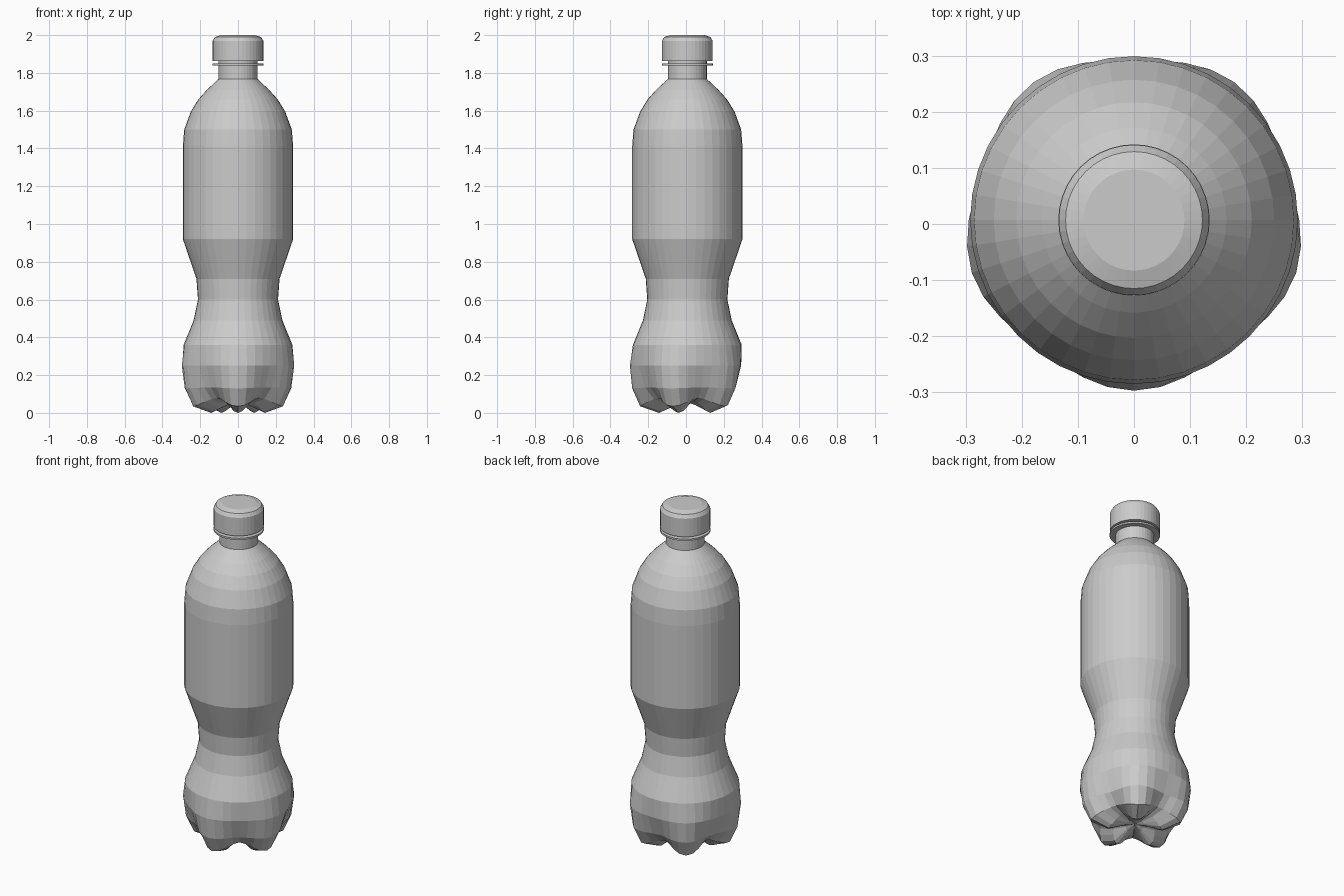
import bpy, bmesh, math

if "Cube" in bpy.data.objects:
    bpy.data.objects.remove(bpy.data.objects["Cube"])

SEG = 40
CY = 0.007          # axis offset that centres the five-lobed base


def loft(name, rings, cap_top=True, bottom_z=None):
    """Skin rings of (r, z) or (foot_r, foot_z, groove_r, groove_z), bottom to top."""
    bm = bmesh.new()
    rows = []
    for ring in rings:
        fr, fz, gr, gz = ring if len(ring) == 4 else ring * 2
        row = []
        for i in range(SEG):
            a = -math.pi / 2 + 2 * math.pi * i / SEG
            w = 0.5 + 0.5 * math.cos(5 * (a + math.pi / 2))
            r, z = gr + (fr - gr) * w, gz + (fz - gz) * w
            row.append(bm.verts.new((r * math.cos(a), CY + r * math.sin(a), z)))
        rows.append(row)
    for lo, hi in zip(rows, rows[1:]):
        for i in range(SEG):
            j = (i + 1) % SEG
            bm.faces.new((lo[i], lo[j], hi[j], hi[i]))
    if bottom_z is None:
        bm.faces.new(rows[0][::-1])
    else:
        c = bm.verts.new((0, CY, bottom_z))
        for i in range(SEG):
            bm.faces.new((c, rows[0][(i + 1) % SEG], rows[0][i]))
    if cap_top:
        bm.faces.new(rows[-1])
    mesh = bpy.data.meshes.new(name)
    bm.to_mesh(mesh)
    bm.free()
    ob = bpy.data.objects.new(name, mesh)
    bpy.context.collection.objects.link(ob)
    return ob


# Body: five-footed base, waist, label section, shoulder and neck
loft("bottle_body", [
    (0.06, 0.04, 0.05, 0.055),
    (0.15, 0.0, 0.12, 0.065),
    (0.25, 0.035, 0.19, 0.08),
    (0.292, 0.13, 0.245, 0.135),
    (0.304, 0.25, 0.285, 0.25),
    (0.288, 0.36), (0.235, 0.49), (0.212, 0.60), (0.22, 0.71),
    (0.292, 0.92), (0.292, 1.41), (0.285, 1.50), (0.25, 1.595),
    (0.21, 1.66), (0.165, 1.71), (0.103, 1.768), (0.103, 1.88),
], bottom_z=0.055)

# Collar ring under the cap
loft("neck_ring", [(0.135, 1.84), (0.135, 1.85)])

# Screw cap with rounded top edge
loft("cap", [(0.134, 1.863), (0.134, 1.97), (0.122, 1.99), (0.09, 2.0)])
